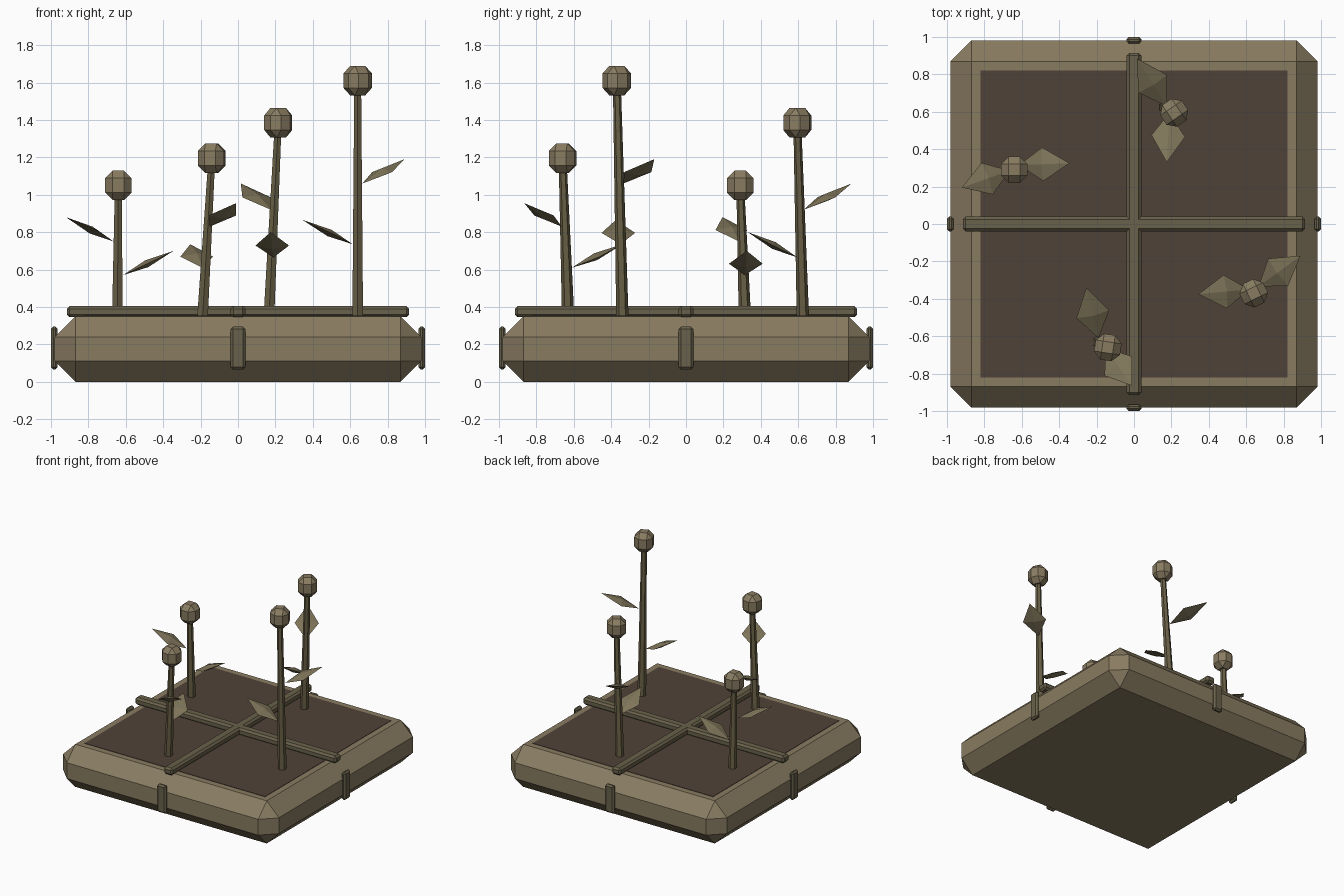
import bpy, bmesh
from mathutils import Vector, Matrix

if "Cube" in bpy.data.objects:
    bpy.data.objects.remove(bpy.data.objects["Cube"])


def material(name, rgb):
    m = bpy.data.materials.new(name)
    m.diffuse_color = (*rgb, 1)
    m.use_nodes = True
    m.node_tree.nodes["Principled BSDF"].inputs["Base Color"].default_value = m.diffuse_color
    return m


WOOD = material("wood", (0.25, 0.20, 0.12))
TRIM = material("trim", (0.14, 0.12, 0.07))
SOIL = material("soil", (0.08, 0.055, 0.04))
STEM = material("stem_green", (0.14, 0.115, 0.06))
LEAF = material("leaf_green", (0.21, 0.175, 0.10))


def finish(bm, name, mat):
    bmesh.ops.recalc_face_normals(bm, faces=bm.faces)
    me = bpy.data.meshes.new(name)
    bm.to_mesh(me)
    bm.free()
    me.materials.append(mat)
    ob = bpy.data.objects.new(name, me)
    bpy.context.collection.objects.link(ob)
    return ob


def box(name, center, size, bevel, mat, turn=0):
    """Box with single-segment chamfers on every edge."""
    bm = bmesh.new()
    bmesh.ops.create_cube(bm, size=1)
    bmesh.ops.scale(bm, vec=size, verts=bm.verts)
    if bevel:
        bmesh.ops.bevel(bm, geom=bm.edges[:], offset=bevel, segments=1,
                        affect='EDGES', profile=0.5)
    bm.transform(Matrix.Translation(center) @ Matrix.Rotation(turn, 4, 'Z'))
    return finish(bm, name, mat)


def stem(name, a, b, r1, r2):
    """Tapered six-sided stalk from a to b."""
    a, b = Vector(a), Vector(b)
    d = b - a
    bm = bmesh.new()
    bmesh.ops.create_cone(bm, cap_ends=True, segments=6,
                          radius1=r1, radius2=r2, depth=d.length)
    rot = Vector((0, 0, 1)).rotation_difference(d).to_matrix().to_4x4()
    bm.transform(Matrix.Translation((a + b) / 2) @ rot)
    return finish(bm, name, STEM)


def leaf(name, base, tip, half_width=0.09, half_thick=0.02):
    """Flattened octahedron with level side points."""
    base, tip = Vector(base), Vector(tip)
    d = (tip - base).normalized()
    side = d.cross(Vector((0, 0, 1))).normalized()
    up = side.cross(d)
    mid = base.lerp(tip, 0.47)
    bm = bmesh.new()
    for p in (base, tip, mid + side * half_width, mid - side * half_width,
              mid + up * half_thick, mid - up * half_thick):
        bm.verts.new(p)
    bmesh.ops.convex_hull(bm, input=bm.verts)
    return finish(bm, name, LEAF)


# Chamfered planter bed and soil
box("planter_bed", (0, 0, 0.175), (1.96, 1.96, 0.35), 0.11, WOOD)
box("soil", (0, 0, 0.338), (1.64, 1.64, 0.03), 0, SOIL)

# Crossed divider bars
box("divider_x", (0, 0, 0.375), (1.83, 0.08, 0.06), 0.015, TRIM)
box("divider_y", (0, 0, 0.375), (0.08, 1.83, 0.06), 0.015, TRIM)

# Clip in the middle of each side
for s, n in ((-1, "a"), (1, "b")):
    box("clip_y_" + n, (0, s * 0.982, 0.18), (0.08, 0.036, 0.23), 0.013, TRIM)
    box("clip_x_" + n, (s * 0.982, 0, 0.18), (0.036, 0.08, 0.23), 0.013, TRIM)

# Plants: stem base, bud centre, bud turn, two leaves (base, tip)
plants = [
    ((-0.645, 0.315), (-0.64, 0.29, 1.05), 0.0,
     ((-0.615, 0.315, 0.57), (-0.345, 0.325, 0.70)),
     ((-0.665, 0.285, 0.75), (-0.92, 0.195, 0.88))),
    ((-0.19, -0.63), (-0.14, -0.66, 1.195), -0.15,
     ((-0.19, -0.61, 0.61), (-0.255, -0.34, 0.735)),
     ((-0.15, -0.665, 0.83), (-0.01, -0.865, 0.955))),
    ((0.165, 0.625), (0.215, 0.595, 1.385), 0.6,
     ((0.19, 0.595, 0.665), (0.175, 0.33, 0.80)),
     ((0.175, 0.63, 0.92), (0.015, 0.885, 1.06))),
    ((0.64, -0.34), (0.64, -0.37, 1.61), 0.45,
     ((0.665, -0.335, 1.06), (0.89, -0.17, 1.19)),
     ((0.615, -0.35, 0.735), (0.345, -0.375, 0.865))),
]
for i, (foot, bud, turn, *leaves) in enumerate(plants, 1):
    stem(f"stem_{i}", (*foot, 0.34), bud, 0.033, 0.021)
    box(f"bud_{i}", bud, (0.14, 0.14, 0.158), 0.04, WOOD, turn)
    for j, (a, b) in enumerate(leaves, 1):
        leaf(f"leaf_{i}_{j}", a, b)
